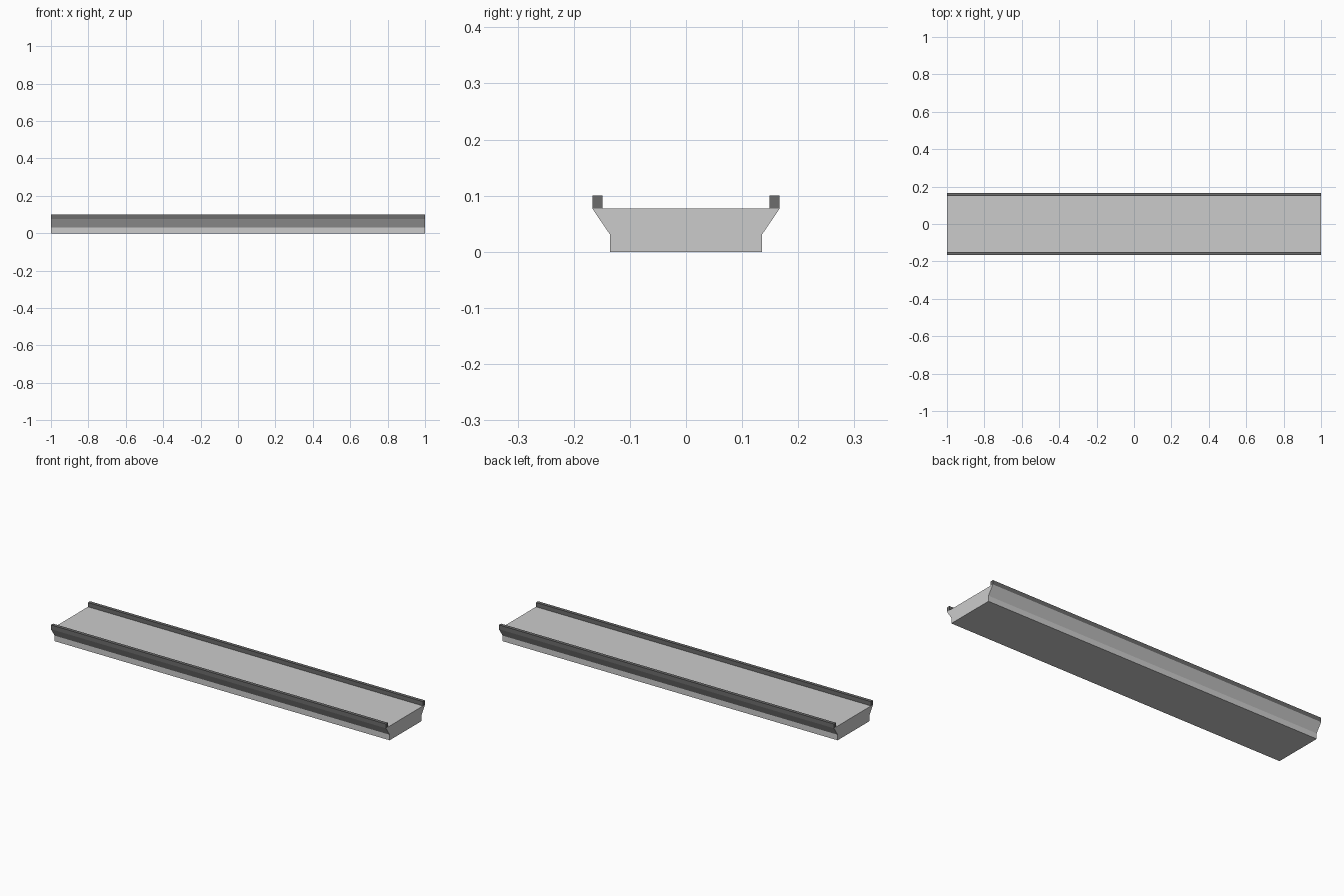
import bpy, bmesh
from mathutils import Vector

if "Cube" in bpy.data.objects:
    bpy.data.objects.remove(bpy.data.objects["Cube"])


def extrude_profile(name, profile, length=2.0):
    """Sweep a closed (y, z) outline along x, centred on the origin."""
    bm = bmesh.new()
    face = bm.faces.new([bm.verts.new((-length / 2, y, z)) for y, z in profile])
    swept = bmesh.ops.extrude_face_region(bm, geom=[face], use_keep_orig=True)
    moved = [v for v in swept["geom"] if isinstance(v, bmesh.types.BMVert)]
    bmesh.ops.translate(bm, verts=moved, vec=Vector((length, 0, 0)))
    bmesh.ops.recalc_face_normals(bm, faces=bm.faces)
    mesh = bpy.data.meshes.new(name)
    bm.to_mesh(mesh)
    bm.free()
    obj = bpy.data.objects.new(name, mesh)
    bpy.context.collection.objects.link(obj)
    return obj


# Deck: straight lower sides flaring out to a wider top
half = [(0.135, 0.0), (0.135, 0.03), (0.167, 0.077)]
extrude_profile("bridge_deck", half + [(-y, z) for y, z in reversed(half)])

# Dark edge curbs along both long sides
dark = bpy.data.materials.new("dark_curb")
dark.diffuse_color = (0.15, 0.15, 0.15, 1)
dark.use_nodes = True
dark.node_tree.nodes["Principled BSDF"].inputs["Base Color"].default_value = dark.diffuse_color
for side, label in ((-1, "front"), (1, "back")):
    curb = extrude_profile(label + "_curb", [
        (side * 0.149, 0.077), (side * 0.167, 0.077),
        (side * 0.167, 0.1), (side * 0.149, 0.1)])
    curb.data.materials.append(dark)
